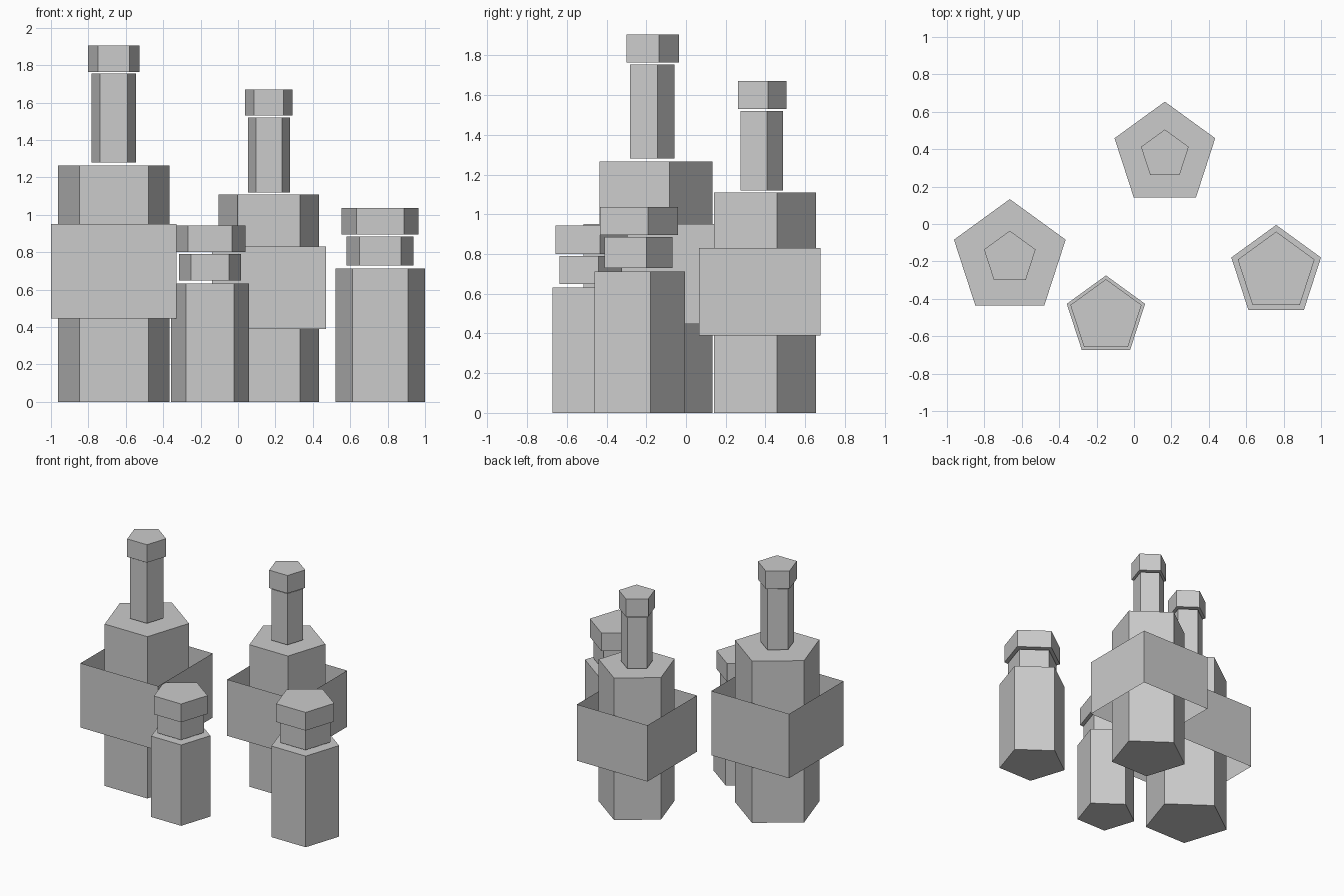
import bpy
import math
from mathutils import Vector

cube = bpy.data.objects.get("Cube")
if cube:
    bpy.data.objects.remove(cube, do_unlink=True)

grey = bpy.data.materials.new("plain_grey")
grey.use_nodes = True
GREY = (0.6, 0.6, 0.6, 1.0)
grey.diffuse_color = GREY
grey.node_tree.nodes["Principled BSDF"].inputs["Base Color"].default_value = GREY


def prism(name, centre, radius, bottom, top, sides=5, start=math.pi / 2, capped=True):
    """Upright prism with one corner at the start angle; uncapped gives a thin sleeve."""
    ring = [Vector((math.cos(a), math.sin(a))) * radius + Vector(centre)
            for a in (start + math.tau * i / sides for i in range(sides))]
    verts = [(p.x, p.y, z) for z in (bottom, top) for p in ring]
    faces = [(i, (i + 1) % sides, (i + 1) % sides + sides, i + sides)
             for i in range(sides)]
    if capped:
        faces += [tuple(reversed(range(sides))), tuple(range(sides, 2 * sides))]
    mesh = bpy.data.meshes.new(name)
    mesh.from_pydata(verts, [], faces)
    mesh.materials.append(grey)
    obj = bpy.data.objects.new(name, mesh)
    bpy.context.collection.objects.link(obj)
    return obj


def container(name, centre, body, neck, cap, label=None):
    """Body, neck and cap are (radius, bottom, top); label is (half width, bottom, top)."""
    for part, dims in (("body", body), ("neck", neck), ("cap", cap)):
        prism(f"{name}_{part}", centre, *dims)
    if label:
        half, bottom, top = label
        prism(f"{name}_label", centre, half * math.sqrt(2), bottom, top,
              sides=4, start=math.pi / 4, capped=False)


# Tall bottles with square label sleeves
container("large_bottle", (-0.664, -0.181), (0.314, 0, 1.265),
          (0.124, 1.28, 1.755), (0.145, 1.765, 1.905), (0.336, 0.447, 0.95))
container("medium_bottle", (0.165, 0.371), (0.283, 0, 1.11),
          (0.118, 1.12, 1.52), (0.134, 1.53, 1.67), (0.305, 0.39, 0.83))

# Short wide-mouthed jars
container("small_jar", (-0.15, -0.495), (0.22, 0, 0.632),
          (0.174, 0.65, 0.79), (0.2, 0.80, 0.943))
container("large_jar", (0.76, -0.257), (0.252, 0, 0.712),
          (0.188, 0.73, 0.885), (0.216, 0.895, 1.037))
